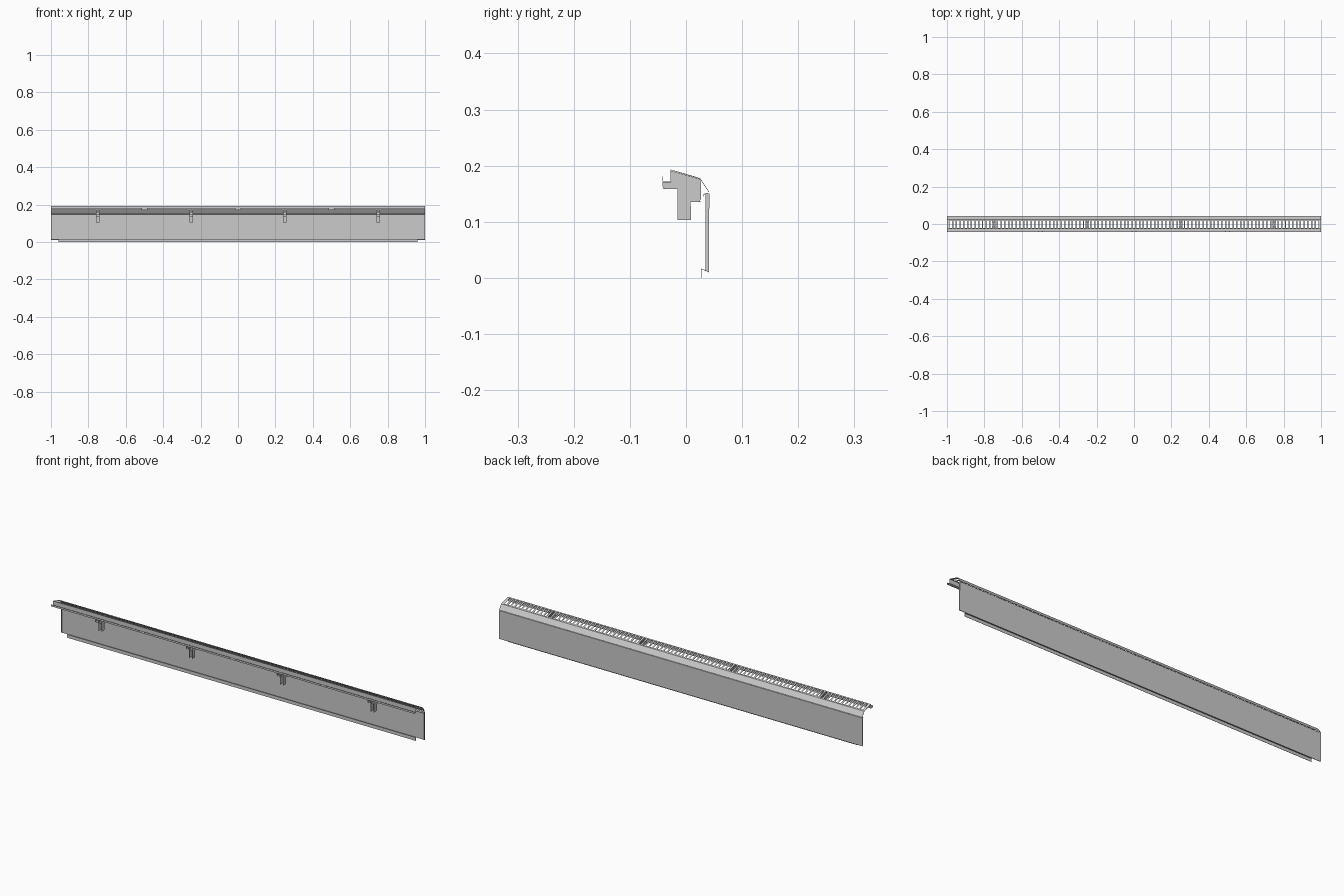
import bpy, bmesh

if "Cube" in bpy.data.objects:
    bpy.data.objects.remove(bpy.data.objects["Cube"])

T = 0.0012  # sheet metal thickness


def finish(name, bm, thickness=T):
    bmesh.ops.recalc_face_normals(bm, faces=bm.faces)
    me = bpy.data.meshes.new(name)
    bm.to_mesh(me)
    bm.free()
    ob = bpy.data.objects.new(name, me)
    bpy.context.collection.objects.link(ob)
    if thickness:
        mod = ob.modifiers.new("sheet", 'SOLIDIFY')
        mod.thickness = thickness
        mod.offset = 0
    return ob


def sheet(name, profile, xs, skip=lambda x, s: False):
    """Sweep a (y, z) profile along x stations, leaving out skipped panels."""
    bm = bmesh.new()
    grid = [[bm.verts.new((x, y, z)) for y, z in profile] for x in xs]
    for i in range(len(xs) - 1):
        mid = (xs[i] + xs[i + 1]) / 2
        for s in range(len(profile) - 1):
            if not skip(mid, s):
                bm.faces.new((grid[i][s], grid[i + 1][s],
                              grid[i + 1][s + 1], grid[i][s + 1]))
    loose = [v for v in bm.verts if not v.link_faces]
    bmesh.ops.delete(bm, geom=loose, context='VERTS')
    return finish(name, bm)


def plate(name, outline, x):
    bm = bmesh.new()
    bm.faces.new([bm.verts.new((x, y, z)) for y, z in outline])
    return finish(name, bm)


# Slotted top cover with rear lip and sloping nose
PITCH, SLOT, COUNT = 0.02, 0.012, 99
centres = [(i - (COUNT - 1) / 2) * PITCH for i in range(COUNT)]
xs = [-1.0] + [c + d for c in centres for d in (-SLOT / 2, SLOT / 2)] + [1.0]
cover = [(-0.0415, 0.181), (-0.0415, 0.172), (-0.027, 0.172), (-0.027, 0.1925),
         (-0.021, 0.1907), (0.019, 0.179), (0.025, 0.177), (0.041, 0.153)]


def cover_gap(x, s):
    in_slot = any(abs(x - c) < 0.001 for c in centres)
    notch = any(abs(x - n) < 0.011 for n in (-0.5, 0, 0.5))
    return (s == 4 and in_slot) or (s == 0 and notch)


sheet("slotted_top_cover", cover, xs, cover_gap)

# Front panel with hooked top edge
sheet("front_panel", [(0.031, 0.145), (0.031, 0.148), (0.036, 0.151),
                      (0.041, 0.150), (0.041, 0.010), (0.035, 0.013)], [-1, 1])

# Bottom hem, stopping short of the panel ends
sheet("bottom_hem", [(0.035, 0.013), (0.027, 0.016), (0.027, 0.0)], [-0.96, 0.96])

# Folded flanges at both panel ends
for side in (-1, 1):
    plate("panel_end_flange", [(0.035, 0.013), (0.041, 0.010), (0.041, 0.150),
                               (0.035, 0.150)], side * (1 - T / 2))

# Hanging brackets: two cheek plates joined by a rear web and a front strap
cheek = [(-0.027, 0.191), (0.025, 0.176), (0.027, 0.166), (0.027, 0.140),
         (0.023, 0.136), (0.008, 0.136), (0.008, 0.103), (-0.015, 0.103),
         (-0.015, 0.159), (-0.039, 0.159), (-0.0415, 0.163), (-0.0415, 0.171),
         (-0.027, 0.171)]
W = 0.008
for x in (-0.75, -0.25, 0.25, 0.75):
    for side in (-1, 1):
        plate("bracket_cheek", cheek, x + side * W)
    sheet("bracket_web", [(0.008, 0.103), (0.008, 0.136), (0.026, 0.136)],
          [x - W, x + W])
    sheet("bracket_seat", [(-0.015, 0.145), (-0.015, 0.159), (-0.0415, 0.159)],
          [x - W, x + W])
